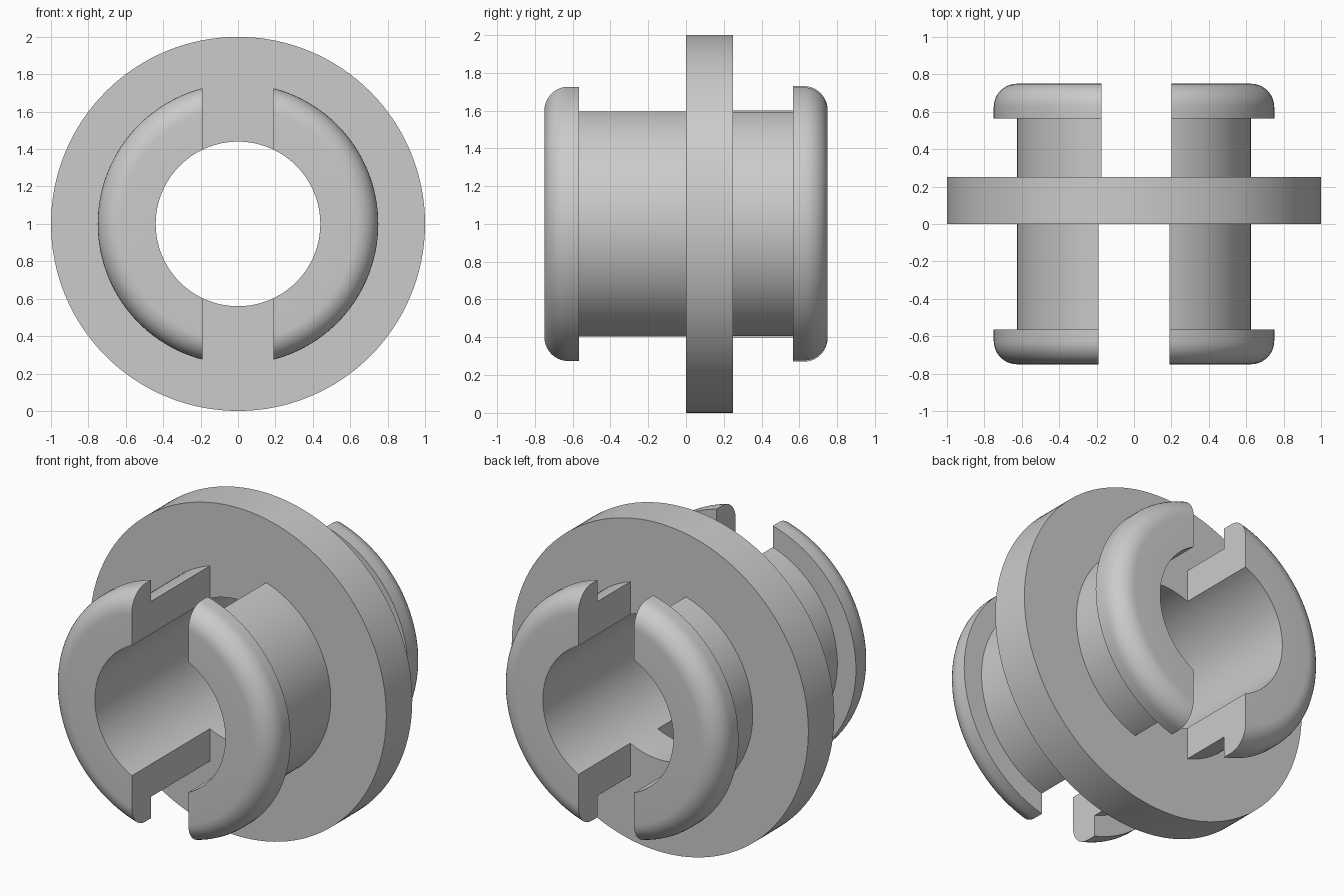
import bpy
import bmesh
from math import sin, cos, pi, radians
from mathutils import Vector

if "Cube" in bpy.data.objects:
    bpy.data.objects.remove(bpy.data.objects["Cube"], do_unlink=True)

BORE, BARREL, LIP, FLANGE = 0.44, 0.625, 0.75, 1.0
END, LIP_BACK, FILLET = 0.75, 0.565, 0.125
FLANGE_BACK = 0.25

grey = bpy.data.materials.new("light grey plastic")
grey.use_nodes = True
colour = (0.6, 0.6, 0.6, 1.0)
grey.diffuse_color = colour
grey.node_tree.nodes["Principled BSDF"].inputs["Base Color"].default_value = colour


def lathe(profile, steps=128):
    """Revolve a closed (radius, y) profile around the y axis."""
    bm = bmesh.new()
    verts = [bm.verts.new((r, y, 0)) for r, y in profile]
    edges = [bm.edges.new((a, b)) for a, b in zip(verts, verts[1:] + verts[:1])]
    bmesh.ops.spin(bm, geom=verts + edges, cent=(0, 0, 0), axis=(0, 1, 0),
                   angle=2 * pi, steps=steps)
    bmesh.ops.remove_doubles(bm, verts=bm.verts, dist=1e-4)
    return bm


def finish(bm, name):
    bmesh.ops.recalc_face_normals(bm, faces=bm.faces)
    mesh = bpy.data.meshes.new(name)
    bm.to_mesh(mesh)
    bm.free()
    mesh.materials.append(grey)
    obj = bpy.data.objects.new(name, mesh)
    obj.location.z = 1.0
    bpy.context.collection.objects.link(obj)
    bpy.ops.object.select_all(action="DESELECT")
    obj.select_set(True)
    bpy.context.view_layer.objects.active = obj
    bpy.ops.object.shade_smooth_by_angle(angle=radians(30))
    return obj


def jaw(name, side, facing, joint, slot):
    """Half of a slotted sleeve with a rounded lip at its free end."""
    arc = [(LIP - FILLET + FILLET * cos(a), facing * (END - FILLET + FILLET * sin(a)))
           for a in (i * pi / 20 for i in range(11))]
    profile = [(BORE, joint), (BARREL, joint), (BARREL, facing * LIP_BACK),
               (LIP, facing * LIP_BACK)] + arc + [(BORE, facing * END)]
    bm = lathe(profile)
    # Cut away everything beyond the slot wall, then cap the wall
    bmesh.ops.bisect_plane(bm, geom=bm.verts[:] + bm.edges[:] + bm.faces[:], dist=1e-5,
                           plane_co=Vector((side * slot, 0, 0)),
                           plane_no=Vector((-side, 0, 0)), clear_outer=True)
    bmesh.ops.holes_fill(bm, edges=[e for e in bm.edges if e.is_boundary], sides=0)
    bmesh.ops.recalc_face_normals(bm, faces=bm.faces)
    # Open the hidden end that meets the flange
    hidden = [f for f in bm.faces if all(abs(v.co.y - joint) < 1e-4 for v in f.verts)]
    bmesh.ops.delete(bm, geom=hidden, context="FACES")
    return finish(bm, name)


# Central flange ring
finish(lathe([(BORE, 0), (FLANGE, 0), (FLANGE, FLANGE_BACK), (BORE, FLANGE_BACK)]), "flange")

# Four jaws, two on each face; the rear slot sits slightly off centre
jaw("front_left_jaw", 1, -1, 0, 0.19)
jaw("front_right_jaw", -1, -1, 0, 0.19)
jaw("back_left_jaw", 1, 1, FLANGE_BACK, 0.2)
jaw("back_right_jaw", -1, 1, FLANGE_BACK, 0.175)
